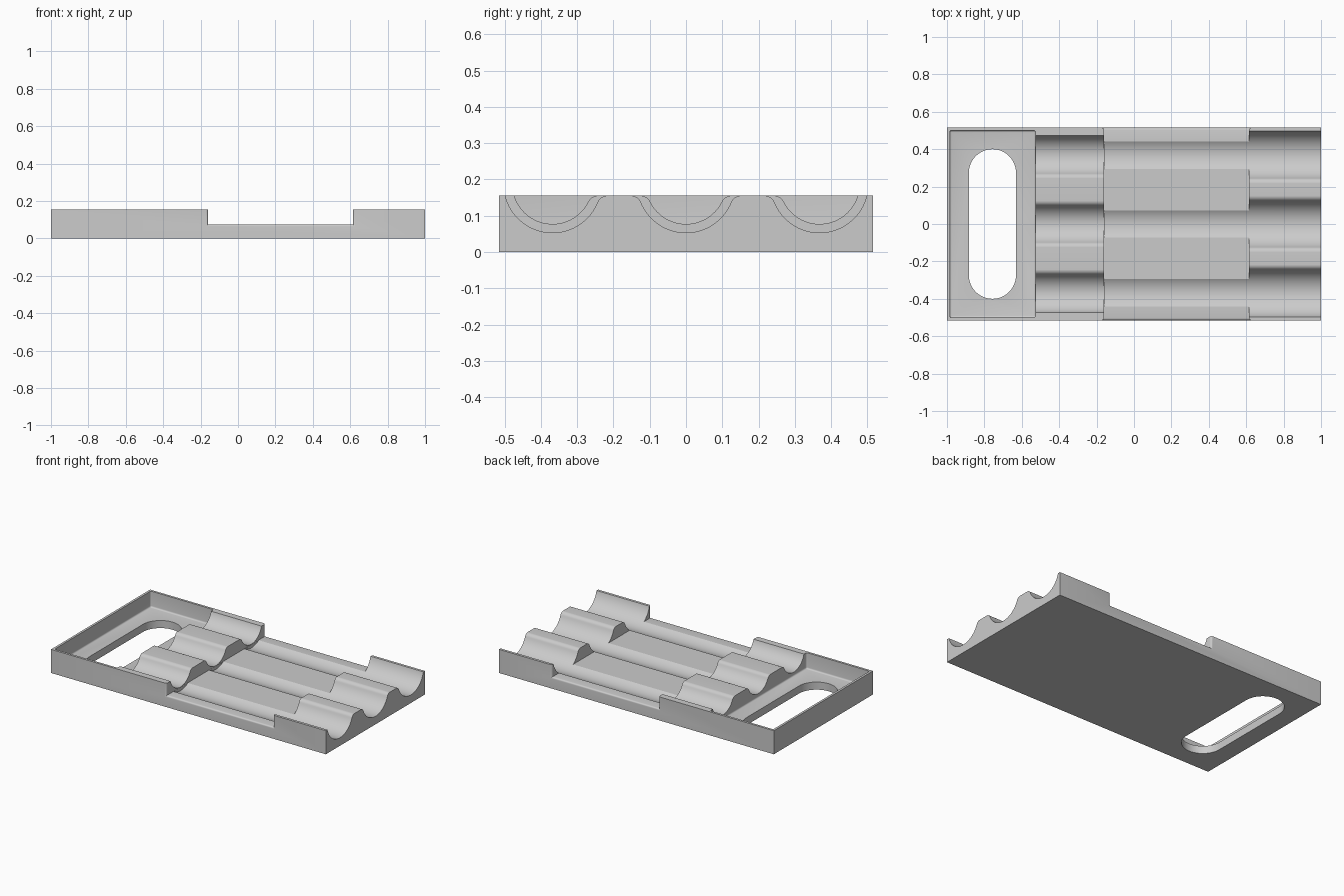
import bpy, bmesh
from math import sin, cos, pi, sqrt, atan2
from mathutils import Vector

cube = bpy.data.objects.get("Cube")
if cube:
    bpy.data.objects.remove(cube, do_unlink=True)

W, H = 0.515, 0.155          # half width, height
STEP_A, STEP_B = -0.16, 0.615  # ends of the lowered middle
MID = 0.075                  # height of the lowered middle
AXIS = 0.187                 # height of the trough axes
PITCH = 0.368                # spacing of the troughs

grey = bpy.data.materials.new("plain grey")
grey.use_nodes = True
grey.diffuse_color = (0.6, 0.6, 0.6, 1)
grey.node_tree.nodes["Principled BSDF"].inputs["Base Color"].default_value = (0.6, 0.6, 0.6, 1)


def prism(name, points, offset, bevel_rule=None, radius=0.012):
    """Extrude a closed 3D outline by offset, rounding the edges picked by a rule."""
    bm = bmesh.new()
    face = bm.faces.new([bm.verts.new(p) for p in points])
    new = bmesh.ops.extrude_face_region(bm, geom=[face], use_keep_orig=True)
    bmesh.ops.translate(bm, vec=offset,
                        verts=[v for v in new["geom"] if isinstance(v, bmesh.types.BMVert)])
    bmesh.ops.recalc_face_normals(bm, faces=bm.faces)
    if bevel_rule:
        edges = [e for e in bm.edges if bevel_rule(*[v.co for v in e.verts])]
        bmesh.ops.bevel(bm, geom=edges, offset=radius, segments=4,
                        profile=0.5, affect='EDGES')
    mesh = bpy.data.meshes.new(name)
    bm.to_mesh(mesh)
    bm.free()
    mesh.materials.append(grey)
    obj = bpy.data.objects.new(name, mesh)
    bpy.context.collection.objects.link(obj)
    return obj


def trough_side(radius, rounded):
    """Half of a trough section from the bottom outward, as (y, z)."""
    if not rounded:
        arc = [(radius * sin(t * pi / 40), AXIS - radius * cos(t * pi / 40)) for t in range(21)]
        return arc + [(radius, 0.3)]
    r, top = 0.03, H + 0.0002
    drop = AXIS - top + r
    d = sqrt((radius + r) ** 2 - drop ** 2)
    a = atan2(d, drop)
    arc = [(radius * sin(a * t / 18), AXIS - radius * cos(a * t / 18)) for t in range(19)]
    lip = [(d - r * sin(a * t / 8), top - r + r * cos(a * t / 8)) for t in range(7, -1, -1)]
    return arc + lip + [(d, 0.3)]


def trough(name, y, radius, x0, x1):
    left = trough_side(radius, y < 0.1)
    right = trough_side(radius, y > -0.1)
    section = [(-p, z) for p, z in reversed(right[1:])] + left
    return prism(name, [(x0, y + p, z) for p, z in section], Vector((x1 - x0, 0, 0)))


# Tray body with a lowered middle whose outer rim is rounded
outline = [(-1, 0), (1, 0), (1, H), (STEP_B, H), (STEP_B, MID),
           (STEP_A, MID), (STEP_A, H), (-1, H)]


def mid_rim(a, b):
    return (abs(a.y - b.y) < 1e-4 and min(a.z, b.z) > 0.01
            and all(STEP_A - 0.01 < v.x < STEP_B + 0.01 for v in (a, b)))


tray = prism("battery_style_tray", [(x, -W, z) for x, z in outline], Vector((0, 2 * W, 0)), mid_rim)
tray.name = tray.data.name = "grooved_tray"

# Pocket at the right end
px0, px1, py = -0.985, -0.527, 0.5
pocket = prism("pocket_cutter",
               [(px0, -py, 0.05), (px1, -py, 0.05), (px1, py, 0.05), (px0, py, 0.05)],
               Vector((0, 0, 0.25)), lambda a, b: min(a.z, b.z) < 0.1, 0.01)

# Round-ended slot through the pocket floor
cx, sr, reach = -0.757, 0.126, 0.274
ends = [(cx + sr * cos(s + t * pi / 24), (reach if s == 0 else -reach) + sr * sin(s + t * pi / 24))
        for s in (0, pi) for t in range(25)]
slot = prism("slot_cutter", [(x, y, -0.1) for x, y in ends], Vector((0, 0, 0.25)))

# Three stepped troughs along the length
cutters = [pocket, slot]
for y in (-PITCH, 0, PITCH):
    cutters.append(trough("narrow_trough_cutter", y, 0.11, -0.6, -0.1))
    cutters.append(trough("wide_trough_cutter", y, 0.134, STEP_A + 0.001, 1.1))

bpy.context.view_layer.objects.active = tray
for cutter in cutters:
    cutter.hide_render = True
    mod = tray.modifiers.new("cut", 'BOOLEAN')
    mod.operation = 'DIFFERENCE'
    mod.solver = 'EXACT'
    mod.object = cutter
    bpy.ops.object.modifier_apply(modifier=mod.name)
    bpy.data.objects.remove(cutter, do_unlink=True)

# Smooth curves, crisp edges
bpy.ops.object.select_all(action='DESELECT')
tray.select_set(True)
bpy.ops.object.shade_smooth_by_angle(angle=pi / 6)
